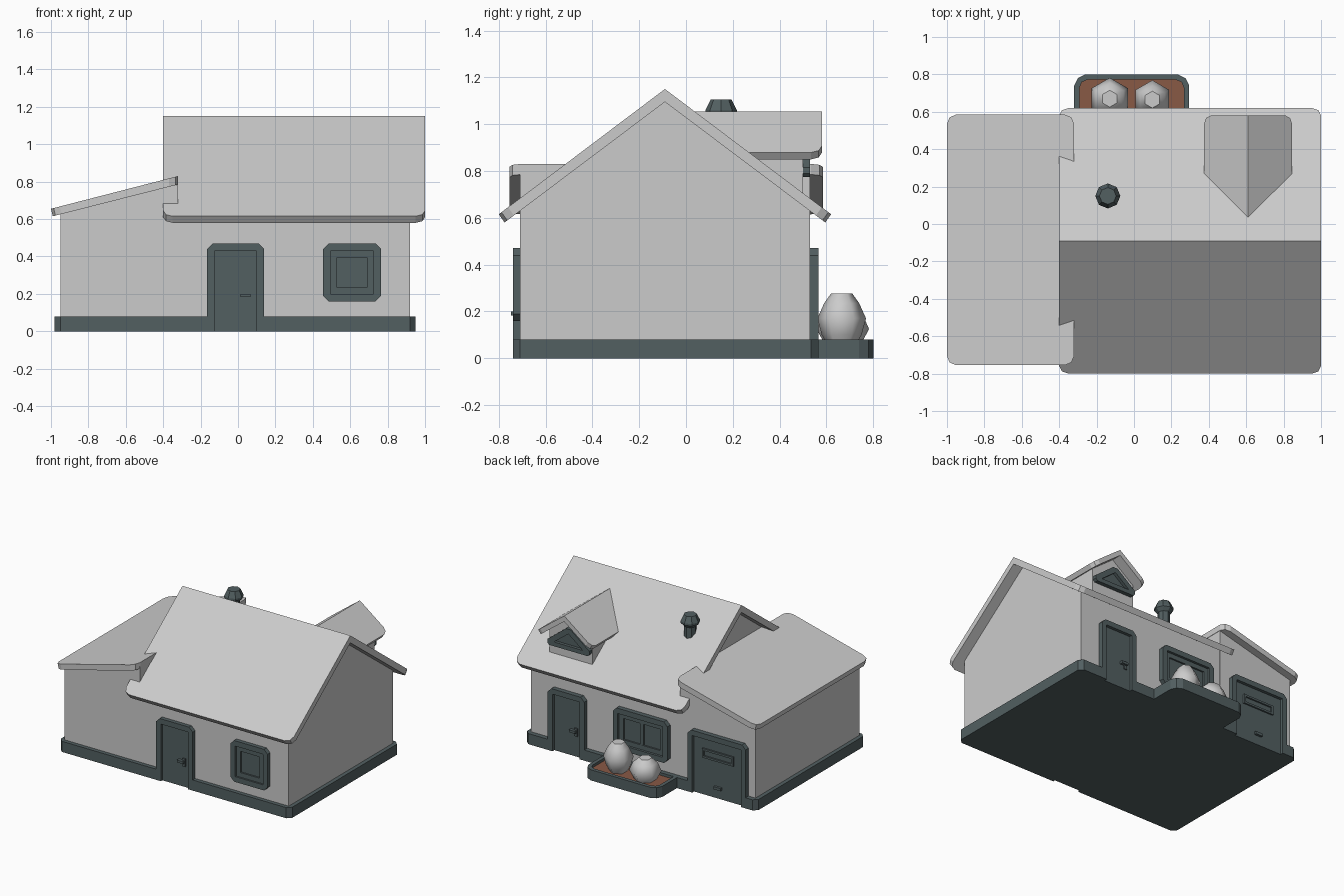
import bpy, bmesh
from math import cos, sin, pi

if "Cube" in bpy.data.objects:
    bpy.data.objects.remove(bpy.data.objects["Cube"])


def material(name, rgb):
    m = bpy.data.materials.new(name)
    m.diffuse_color = (*rgb, 1)
    m.use_nodes = True
    m.node_tree.nodes["Principled BSDF"].inputs["Base Color"].default_value = m.diffuse_color
    return m


SLATE = material("slate_trim", (0.085, 0.115, 0.12))
SOIL = material("soil", (0.25, 0.10, 0.06))


def finish(name, bm, mat=None):
    bmesh.ops.recalc_face_normals(bm, faces=bm.faces[:])
    me = bpy.data.meshes.new(name)
    bm.to_mesh(me)
    bm.free()
    ob = bpy.data.objects.new(name, me)
    bpy.context.collection.objects.link(ob)
    if mat:
        me.materials.append(mat)
    return ob


def prism(name, loops, axis, a, b, mat=None, bevel=None, width=0.05, segs=2):
    """Extrude an outline (plus optional hole outline) along an axis from a to b."""
    place = {'x': lambda u, v: (a, u, v),
             'y': lambda u, v: (u, a, v),
             'z': lambda u, v: (u, v, a)}[axis]
    bm = bmesh.new()
    edges = []
    for loop in loops:
        vs = [bm.verts.new(place(u, v)) for u, v in loop]
        if len(loops) == 1:
            bm.faces.new(vs)
        else:
            edges += [bm.edges.new((vs[i - 1], vs[i])) for i in range(len(vs))]
    if edges:
        bmesh.ops.triangle_fill(bm, edges=edges, use_beauty=True)
    geo = bmesh.ops.extrude_face_region(bm, geom=bm.faces[:])['geom']
    for v in geo:
        if isinstance(v, bmesh.types.BMVert):
            v.co['xyz'.index(axis)] = b
    if bevel:
        picked = [e for e in bm.edges if bevel(e.verts[0].co, e.verts[1].co)]
        bmesh.ops.bevel(bm, geom=picked, offset=width, segments=segs,
                        profile=0.5, affect='EDGES')
    return finish(name, bm, mat)


def rect(x0, x1, z0, z1, c=0.0):
    if not c:
        return [(x0, z0), (x1, z0), (x1, z1), (x0, z1)]
    return [(x0 + c, z0), (x1 - c, z0), (x1, z0 + c), (x1, z1 - c),
            (x1 - c, z1), (x0 + c, z1), (x0, z1 - c), (x0, z0 + c)]


def arch(x0, x1, t, z1, c):
    """Door surround: open at the bottom, clipped top corners."""
    return [(x0, 0), (x0 + t, 0), (x0 + t, z1 - t), (x1 - t, z1 - t), (x1 - t, 0),
            (x1, 0), (x1, z1 - c), (x1 - c, z1), (x0 + c, z1), (x0, z1 - c)]


def lathe(name, x, y, rings, n, mat=None, turn=0.0):
    bm = bmesh.new()
    rows = [[bm.verts.new((x + r * cos(turn + 2 * pi * i / n),
                           y + r * sin(turn + 2 * pi * i / n), z))
             for i in range(n)] for r, z in rings]
    for lo, hi in zip(rows, rows[1:]):
        for i in range(n):
            bm.faces.new((lo[i - 1], lo[i], hi[i], hi[i - 1]))
    bm.faces.new(rows[0][::-1])
    bm.faces.new(rows[-1])
    return finish(name, bm, mat)


# Walls: gabled main block and lean-to wing
FRONT, BACK = -0.71, 0.53
prism("main_walls", [[(FRONT, 0.04), (BACK, 0.04), (BACK, 0.645), (-0.09, 1.115),
                      (FRONT, 0.645)]], 'x', -0.32, 0.92)
prism("side_wing_walls", [[(-0.95, 0.04), (-0.322, 0.04), (-0.322, 0.80),
                           (-0.95, 0.64)]], 'y', FRONT, BACK)

# Roofs with rounded eave corners
prism("main_roof", [[(-0.09, 1.15), (-0.80, 0.615), (-0.775, 0.58), (-0.09, 1.095),
                     (0.595, 0.58), (0.62, 0.615)]], 'x', -0.40, 1.0,
      bevel=lambda p, q: abs(p.x - q.x) < 1e-4 and min(abs(p.y + .09), abs(q.y + .09)) > 0.6)
prism("side_wing_roof", [[(-1.0, 0.655), (-0.99, 0.615), (-0.32, 0.785), (-0.32, 0.83)]],
      'y', -0.755, 0.585,
      bevel=lambda p, q: abs(p.y - q.y) < 1e-4 and abs(p.x - q.x) < 0.05)

# Dormer
prism("dormer_roof", [[(0.61, 1.055), (0.375, 0.879), (0.395, 0.85), (0.61, 1.012),
                       (0.825, 0.85), (0.845, 0.879)]], 'y', 0.0, 0.58,
      bevel=lambda p, q: min(p.y, q.y) > 0.57 and min(abs(p.x - .61), abs(q.x - .61)) > 0.2,
      width=0.045)
prism("dormer_wall", [[(0.43, 0.68), (0.79, 0.68), (0.79, 0.89), (0.61, 1.025),
                       (0.43, 0.89)]], 'y', 0.2, 0.5)
prism("dormer_window_frame",
      [[(0.45, 0.775), (0.77, 0.775), (0.785, 0.79), (0.785, 0.815), (0.63, 0.935),
        (0.59, 0.935), (0.435, 0.815), (0.435, 0.79)],
       [(0.49, 0.807), (0.73, 0.807), (0.61, 0.899)]], 'y', 0.49, 0.53, SLATE)
prism("dormer_window_pane", [[(0.48, 0.80), (0.74, 0.80), (0.61, 0.905)]],
      'y', 0.49, 0.507, SLATE)

# Plinth with recesses for the three doors
DOORS = {"front_door": (-0.0125, 0.305, FRONT, -1),
         "back_door": (0.605, 0.305, BACK, 1),
         "garage_door": (-0.65, 0.485, BACK, 1)}


def notches(names, edge, inner):
    pts = []
    for n in names:
        cx, w = DOORS[n][:2]
        s = 1 if edge < 0 else -1
        l, r = cx - s * w / 2, cx + s * w / 2
        pts += [(l, edge), (l, inner), (r, inner), (r, edge)]
    return pts


outline = ([(-0.95, -0.74)] + notches(["front_door"], -0.74, -0.70)
           + [(0.92, -0.74), (0.95, -0.71), (0.95, 0.535), (0.92, 0.565)]
           + notches(["back_door", "garage_door"], 0.565, 0.52)
           + [(-0.95, 0.565), (-0.98, 0.535), (-0.98, -0.71)])
prism("plinth", [outline], 'z', 0, 0.08, SLATE)

# Doors: surround, recessed panel and handle
for name, (cx, w, wall, s) in DOORS.items():
    x0, x1, t = cx - w / 2, cx + w / 2, 0.04
    out = -0.74 if s < 0 else 0.565
    prism(name + "_frame", [arch(x0, x1, t, 0.47, 0.03)], 'y', wall - s * 0.01, out, SLATE)
    face = wall + s * 0.012
    prism(name + "_panel", [rect(x0 + t, x1 - t, 0, 0.43)], 'y', wall - s * 0.01, face, SLATE)
    if name == "garage_door":
        prism("garage_slot_frame", [rect(cx - .13, cx + .13, .28, .35),
                                    rect(cx - .115, cx + .115, .295, .335)],
              'y', wall, face + 0.012, SLATE)
        prism("garage_handle", [rect(cx - .03, cx + .03, .07, .09)],
              'y', wall, face + 0.018, SLATE)
    else:
        h = cx - s * 0.07
        prism(name + "_handle_plate", [rect(h - .013, h + .013, .155, .215)],
              'y', wall, face + s * 0.008, SLATE)
        e = h + s * 0.045
        prism(name + "_handle_lever", [rect(min(h - .008, e), max(h + .008, e), .182, .20)],
              'y', face, face + s * 0.025, SLATE)

# Windows: outer surround, inner sash and pane
for name, x0, x1, wall, s, out in (("front_window", 0.455, 0.765, FRONT, -1, -0.74),
                                   ("back_window", -0.24, 0.215, BACK, 1, 0.565)):
    z0, z1 = 0.16, 0.47
    prism(name + "_frame", [rect(x0, x1, z0, z1, 0.03),
                            rect(x0 + .04, x1 - .04, z0 + .04, z1 - .04)],
          'y', wall - s * 0.01, out, SLATE)
    prism(name + "_sash", [rect(x0 + .04, x1 - .04, z0 + .04, z1 - .04),
                           rect(x0 + .075, x1 - .075, z0 + .075, z1 - .075)],
          'y', wall - s * 0.01, wall + s * 0.017, SLATE)
    prism(name + "_pane", [rect(x0 + .07, x1 - .07, z0 + .07, z1 - .07)],
          'y', wall - s * 0.01, wall + s * 0.005, SLATE)
    if s > 0:
        m = (x0 + x1) / 2
        prism(name + "_mullion", [rect(m - .015, m + .015, z0 + .07, z1 - .07)],
              'y', wall, wall + 0.016, SLATE)

# Planter with two shrubs
L, R, Y0, Y1, C = -0.32, 0.295, 0.565, 0.80, 0.06
tray = [(L, Y0), (R, Y0), (R, Y1 - C), (R - .02, Y1 - .02), (R - C, Y1),
        (L + C, Y1), (L + .02, Y1 - .02), (L, Y1 - C)]
l, r, y1, c = L + .028, R - .028, Y1 - .028, 0.045
bed = [(l, Y0), (r, Y0), (r, y1 - c), (r - .013, y1 - .013), (r - c, y1),
       (l + c, y1), (l + .013, y1 - .013), (l, y1 - c)]
prism("planter_floor", [tray], 'z', 0, 0.03, SLATE)
prism("planter_rim", [[tray[0]] + tray[:0:-1] + bed[1:] + [bed[0]]], 'z', 0.03, 0.08, SLATE)
prism("planter_soil", [bed], 'z', 0.03, 0.06, SOIL)
shrubs = [lathe("tall_shrub", 0.098, 0.665,
                [(0.06, 0.055), (0.085, 0.10), (0.104, 0.17), (0.075, 0.235), (0.045, 0.277)],
                6, turn=pi / 2),
          lathe("short_shrub", -0.13, 0.67,
                [(0.075, 0.055), (0.112, 0.125), (0.085, 0.185), (0.045, 0.22)],
                6, turn=pi / 2)]
for ob in shrubs:
    ob.data.polygons.foreach_set("use_smooth", [len(p.vertices) == 4 for p in ob.data.polygons])

# Chimney pipe with flared cap
lathe("chimney", -0.14, 0.15, [(0.043, 0.90), (0.043, 1.02), (0.067, 1.045),
                               (0.067, 1.06), (0.045, 1.105)], 8, SLATE)
